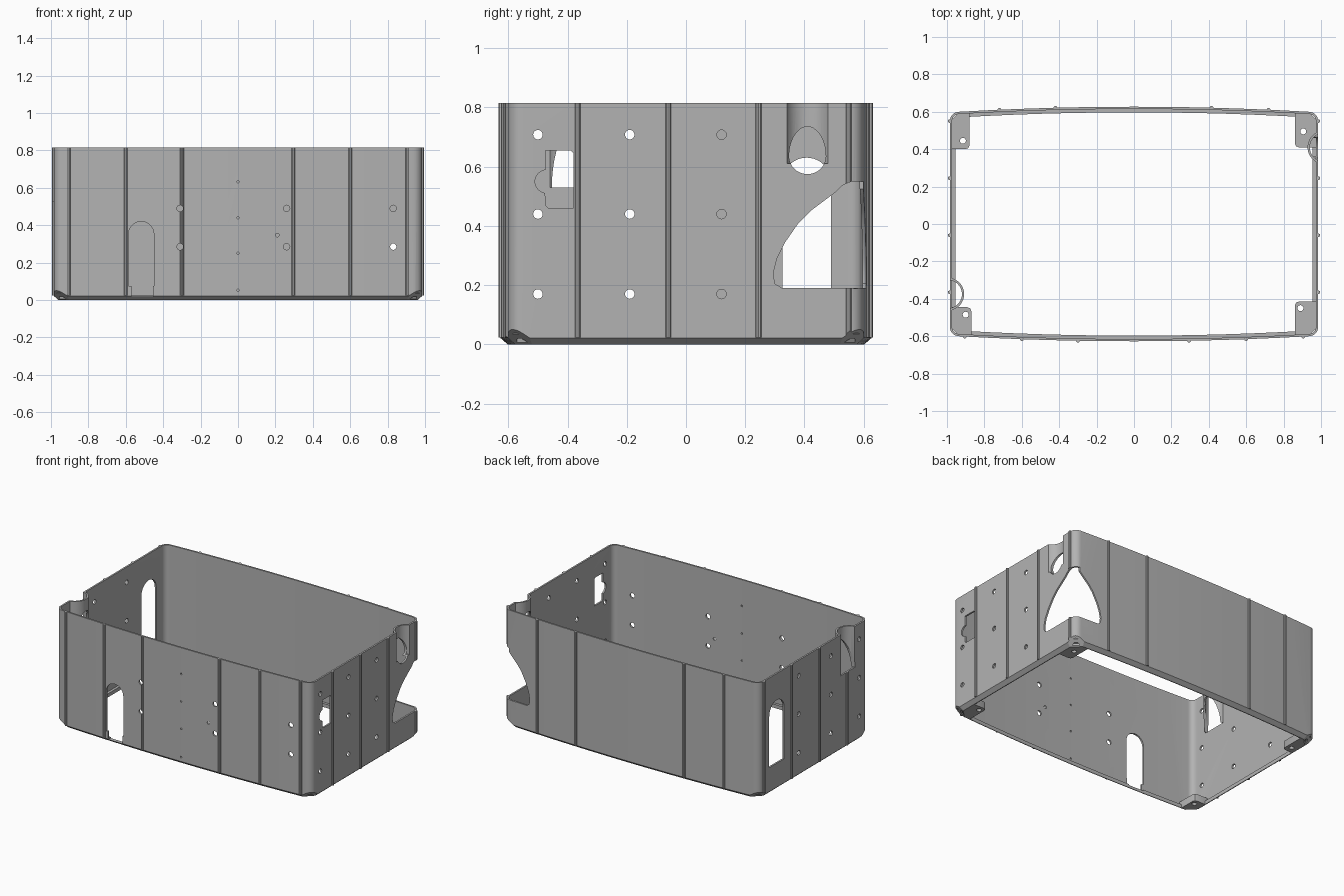
import bpy, bmesh, math

old = bpy.data.objects.get("Cube")
if old:
    bpy.data.objects.remove(old)

grey = bpy.data.materials.new("plain_grey")
grey.use_nodes = True
colour = (0.45, 0.45, 0.45, 1)
grey.diffuse_color = colour
grey.node_tree.nodes["Principled BSDF"].inputs["Base Color"].default_value = colour

HX, HY, H, BOW, R = 0.985, 0.60, 0.815, 0.027, 0.05
WALL = 0.012


def bow_y(x):
    return HY + BOW * (1 - (x / (HX - R)) ** 2)


def outline(d):
    """Rounded rectangle with bowed long sides, moved inwards by d."""
    r = max(R - d, 0.012)
    cx, cy = HX - d - r, HY - d - r
    pts = []
    for i, (sx, sy) in enumerate([(1, 1), (-1, 1), (-1, -1), (1, -1)]):
        for k in range(7):
            a = math.pi / 2 * (i + k / 6)
            pts.append((sx * cx + r * math.cos(a), sy * cy + r * math.sin(a)))
        if i in (0, 2):
            for k in range(1, 12):
                t = 1 - k / 6
                pts.append((sx * cx * t, sy * (HY - d + BOW * (1 - t * t))))
    return pts


def loft(bm, rings, closed=False):
    """Skin equal rings; cap the ends, or join last to first when closed."""
    loops = [[bm.verts.new(p) for p in ring] for ring in rings]
    n = len(loops[0])
    pairs = list(zip(loops, loops[1:])) + ([(loops[-1], loops[0])] if closed else [])
    faces = [bm.faces.new((a[i], a[(i + 1) % n], b[(i + 1) % n], b[i]))
             for a, b in pairs for i in range(n)]
    if not closed:
        faces += [bm.faces.new(loops[0]), bm.faces.new(loops[-1])]
    bmesh.ops.recalc_face_normals(bm, faces=faces)


def prism(bm, pts, axis, lo, hi):
    put = {"x": lambda a, b, h: (h, a, b), "y": lambda a, b, h: (a, h, b),
           "z": lambda a, b, h: (a, b, h)}[axis]
    loft(bm, [[put(a, b, h) for a, b in pts] for h in (lo, hi)])


def arc(cx, cy, rx, ry, start=0, end=360, n=20):
    full = end - start == 360
    angles = [math.radians(start + (end - start) * k / n) for k in range(n if full else n + 1)]
    return [(cx + rx * math.cos(a), cy + ry * math.sin(a)) for a in angles]


def make(name, bm):
    me = bpy.data.meshes.new(name)
    bm.to_mesh(me)
    bm.free()
    me.materials.append(grey)
    ob = bpy.data.objects.new(name, me)
    bpy.context.collection.objects.link(ob)
    return ob


def combine(ob, other, op):
    mod = ob.modifiers.new(op.lower(), "BOOLEAN")
    mod.object, mod.operation, mod.solver, mod.use_self = other, op, "EXACT", True
    bpy.ops.object.select_all(action="DESELECT")
    bpy.context.view_layer.objects.active = ob
    ob.select_set(True)
    bpy.ops.object.modifier_apply(modifier=mod.name)
    bpy.data.objects.remove(other)


# Thin wall with chamfered foot and inner flange
bm = bmesh.new()
profile = [(0.025, 0), (0, 0.022), (0, H), (WALL, H), (WALL, 0.025), (0.03, 0.025), (0.03, 0)]
loft(bm, [[(x, y, z) for x, y in outline(d)] for d, z in profile], closed=True)
body = make("enclosure_wall", bm)

add, cut = bmesh.new(), bmesh.new()

# Vertical ribs
ribs = [(x, -bow_y(x)) for x in (-0.905, -0.6, -0.3, 0.295, 0.6, 0.905)]
ribs += [(x, bow_y(x)) for x in (-0.72, -0.42, 0.415, 0.72)]
ribs += [(s * HX, y) for s in (-1, 1) for y in (-0.365, -0.06, 0.245, 0.55)]
for x, y in ribs:
    prism(add, arc(x, y, 0.01, 0.01, n=10), "z", 0.023, H)

# Corner feet with a screw hole and a sloped outer corner
feet = [(-1, 1, 0.88, 0.42, 0.915, 0.445), (-1, -1, 0.87, 0.465, 0.9, 0.485),
        (1, -1, 0.86, 0.435, 0.89, 0.45), (1, 1, 0.86, 0.43, 0.905, 0.495)]
for sx, sy, ex, ey, hx, hy in feet:
    for ox, oy, lo, hi in ((0.955, 0.575, 0, 0.03), (0.979, 0.594, 0.02, 0.05)):
        pts = [(ex, oy), (ex, ey), (ex + 0.006, ey - 0.014), (ex + 0.02, ey - 0.02),
               (ox, ey - 0.02), (ox, oy - 0.04), (ox - 0.04, oy)]
        prism(add, [(sx * x, sy * y) for x, y in pts], "z", lo, hi)
    prism(cut, arc(sx * hx, sy * hy, 0.016, 0.016), "z", -0.1, 0.1)
    rings = []
    for z in (-0.05, 0.12):
        s = 1.48 + 1.5 * z
        x, y = (s + 0.385) / 2, (s - 0.385) / 2
        ring = [(x - 0.2, y + 0.2), (x + 0.2, y - 0.2), (x + 0.5, y + 0.1), (x + 0.1, y + 0.5)]
        rings.append([(sx * a, sy * b, z) for a, b in ring])
    loft(cut, rings)

# Half-round grooves pressed into the side walls
for side, y, half, depth, bottom in ((1, 0.41, 0.07, 0.045, 0.6), (-1, -0.375, 0.075, 0.065, 0.53)):
    r = (half * half + depth * depth) / (2 * depth)
    cx = HX - depth + r
    sweep = math.degrees(math.asin(min(1, half / r)))

    def groove(rad, edge):
        pts = arc(cx, y, rad, rad, 180 - sweep, 180 + sweep, 16)
        pts = [(min(px, edge), py) for px, py in pts]
        return [(side * px, py) for px, py in pts + [(edge, pts[-1][1]), (edge, pts[0][1])]
                if True][:]

    shell = groove(r + WALL, HX - 0.003)
    prism(add, shell[:-2], "z", bottom, H)
    hollow = [(side * px, py) for px, py in arc(cx, y, r, r, n=40)]
    prism(cut, hollow, "z", bottom + 0.01, H + 0.1)

# Openings below the grooves
prism(cut, arc(0.41, 0.635, 0.062, 0.1, 0, 180) + arc(0.41, 0.635, 0.062, 0.06, 180, 360)[1:-1],
      "x", 0.88, 1.1)
prism(cut, arc(-0.375, 0.53, 0.078, 0.205, 0, 180), "x", -1.1, -0.86)

# Large opening wrapped around the back corner
curve = [(0.03, 0.19), (0.005, 0.205), (0, 0.24), (0.012, 0.29), (0.04, 0.345), (0.085, 0.41),
         (0.125, 0.45), (0.165, 0.48), (0.205, 0.51), (0.235, 0.538), (0.265, 0.55)]
side_pts = [(0.295 + u, z) for u, z in curve]
back_pts = [(0.78 + u * 0.75, z) for u, z in curve]
prism(cut, side_pts + [(0.8, 0.55), (0.8, 0.19)], "x", 0.945, 1.1)
prism(cut, back_pts + [(1.2, 0.551), (1.2, 0.189)], "y", 0.565, 0.8)

# Arched slots in the side and front walls
prism(cut, [(0.325, 0.19), (0.49, 0.19)] + arc(0.4075, 0.548, 0.0825, 0.0825, 0, 180), "x", -1.1, -0.9)
prism(cut, [(-0.585, 0.075), (-0.45, 0.075)] + arc(-0.5175, 0.352, 0.0675, 0.0675, 0, 180),
      "y", -0.8, -0.5)
prism(cut, [(-0.57, 0.018), (-0.455, 0.018), (-0.455, 0.1), (-0.57, 0.1)], "y", -0.8, -0.5)

# Keyed connector opening
key = [(-0.38, 0.46), (-0.38, 0.645), (-0.39, 0.655), (-0.475, 0.655), (-0.475, 0.59)]
key += arc(-0.468, 0.55, 0.042, 0.04, 100, 260, 10) + [(-0.475, 0.47), (-0.465, 0.46)]
prism(cut, key, "x", 0.9, 1.1)

# Round screw holes
for side, columns in ((1, (-0.5, -0.19, 0.12)), (-1, (-0.5, -0.19, 0.165))):
    for y in columns:
        for z in (0.17, 0.44, 0.708):
            prism(cut, arc(y, z, 0.016, 0.016), "x", side * 0.9, side * 1.1)
front = [(x, z, 0.017) for x in (-0.31, 0.26, 0.83) for z in (0.285, 0.49)]
front += [(0, z, 0.006) for z in (0.053, 0.25, 0.44, 0.632)] + [(0.21, 0.347, 0.01)]
for x, z, r in front:
    prism(cut, arc(x, z, r, r, n=16), "y", -0.8, -0.55)

combine(body, make("ribs_and_feet", add), "UNION")
combine(body, make("openings", cut), "DIFFERENCE")
bpy.ops.object.shade_smooth_by_angle(angle=math.radians(25))
